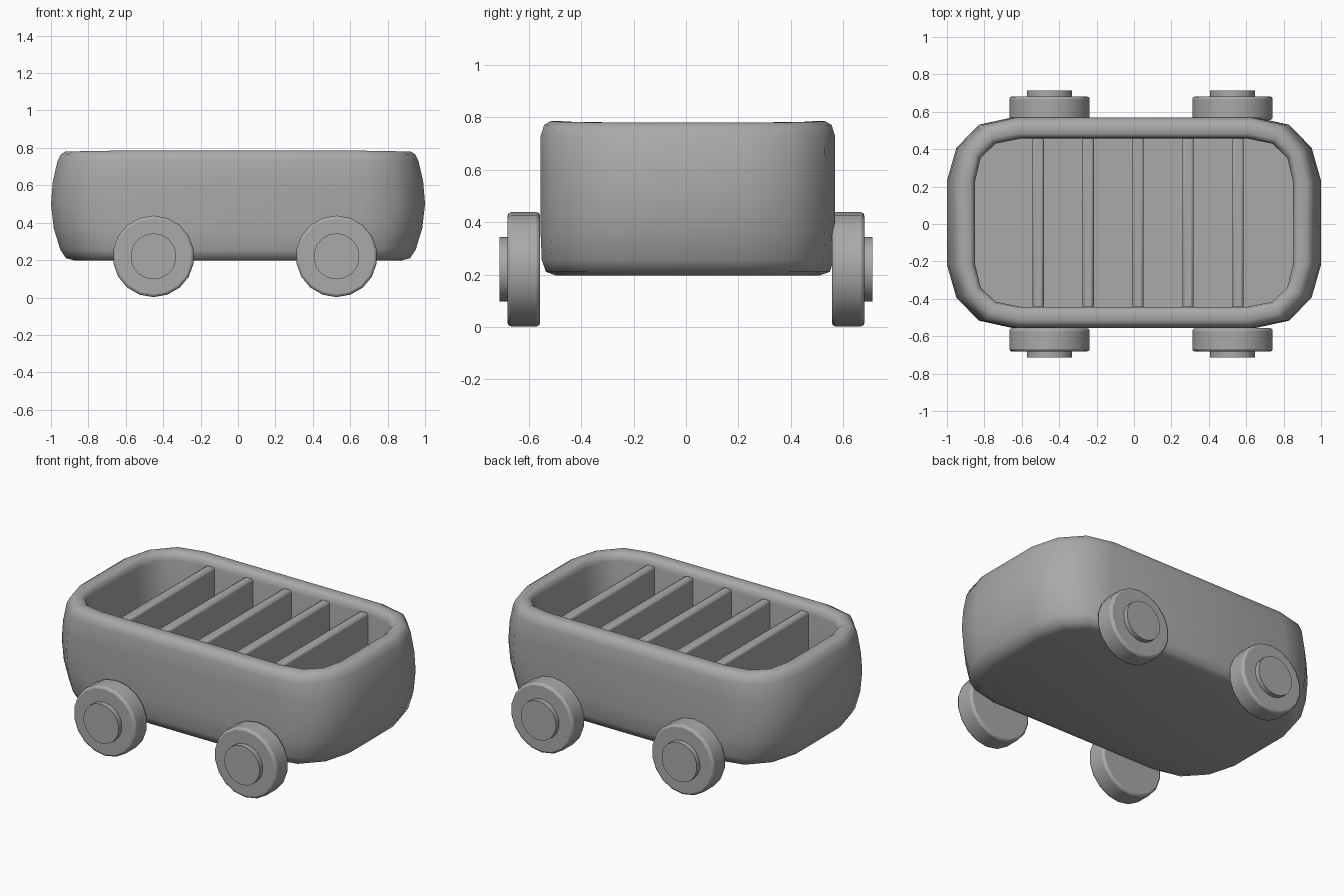
import bpy, bmesh, math
from mathutils import Matrix

if "Cube" in bpy.data.objects:
    bpy.data.objects.remove(bpy.data.objects["Cube"], do_unlink=True)

grey = bpy.data.materials.new("plain_grey")
grey.use_nodes = True
colour = (0.4, 0.4, 0.4, 1)
grey.diffuse_color = colour
grey.node_tree.nodes["Principled BSDF"].inputs["Base Color"].default_value = colour


def finish(bm, name, bevel=0, segments=2, angle=40):
    bmesh.ops.recalc_face_normals(bm, faces=bm.faces)
    mesh = bpy.data.meshes.new(name)
    bm.to_mesh(mesh)
    bm.free()
    obj = bpy.data.objects.new(name, mesh)
    bpy.context.collection.objects.link(obj)
    mesh.materials.append(grey)
    if bevel:
        mod = obj.modifiers.new("soft_edges", "BEVEL")
        mod.width, mod.segments = bevel, segments
        mod.limit_method, mod.angle_limit = "ANGLE", math.radians(50)
    bpy.ops.object.select_all(action="DESELECT")
    obj.select_set(True)
    bpy.context.view_layer.objects.active = obj
    bpy.ops.object.shade_smooth_by_angle(angle=math.radians(angle))
    return obj


# Tub: stacked rounded rings, up the outside, over the rim and down the inside
OUTER = [(1, 0.4), (0.95, 0.71), (0.83, 0.93), (0.65, 1)]
INNER = [(1, 0.49), (0.965, 0.77), (0.87, 0.94), (0.71, 1)]
CENTRE_Y = 0.007


def ring(bm, corner, hx, hy, z):
    quarter = [(x * hx, y * hy) for x, y in corner]
    half = quarter + [(-x, y) for x, y in reversed(quarter)]
    loop = half + [(-x, -y) for x, y in half]
    # the rim dips slightly towards the ends
    return [bm.verts.new((x, y + CENTRE_Y, z - (0.01 * x ** 4 if z > 0.76 else 0)))
            for x, y in loop]


outside = [(0.87, 0.505, 0.197), (0.92, 0.542, 0.21), (0.95, 0.558, 0.255),
           (0.985, 0.563, 0.37), (1, 0.563, 0.5), (0.99, 0.563, 0.62),
           (0.965, 0.562, 0.73), (0.948, 0.549, 0.773), (0.925, 0.525, 0.787)]
inside = [(0.875, 0.475, 0.787), (0.857, 0.456, 0.772),
          (0.85, 0.45, 0.735), (0.85, 0.45, 0.3)]
bm = bmesh.new()
rings = [ring(bm, OUTER, *r) for r in outside] + [ring(bm, INNER, *r) for r in inside]
for a, b in zip(rings, rings[1:]):
    for i in range(len(a)):
        j = (i + 1) % len(a)
        bm.faces.new((a[i], a[j], b[j], b[i]))
bm.faces.new(rings[0])
bm.faces.new(rings[-1])
finish(bm, "tub", angle=50)

# Divider slats across the tub
for n in range(5):
    bm = bmesh.new()
    bmesh.ops.create_cube(bm, size=1, matrix=Matrix.Translation(
        (-0.512 + 0.267 * n, CENTRE_Y, 0.515)) @ Matrix.Diagonal((0.06, 0.92, 0.46, 1)))
    finish(bm, f"divider_{n + 1}", bevel=0.014)


# Wheels and hub caps
def disc(name, radius, x, y0, y1, bevel):
    bm = bmesh.new()
    place = Matrix.Translation((x, (y0 + y1) / 2, 0.22)) @ Matrix.Rotation(math.pi / 2, 4, "X")
    bmesh.ops.create_cone(bm, cap_ends=True, segments=18, radius1=radius,
                          radius2=radius, depth=abs(y1 - y0), matrix=place)
    finish(bm, name, bevel)


for end, x in (("right", -0.452), ("left", 0.527)):
    for row, side in (("front", -1), ("back", 1)):
        disc(f"{row}_{end}_wheel", 0.218, x, side * 0.557, side * 0.682, 0.014)
        disc(f"{row}_{end}_hub", 0.123, x, side * 0.67, side * 0.713, 0)
